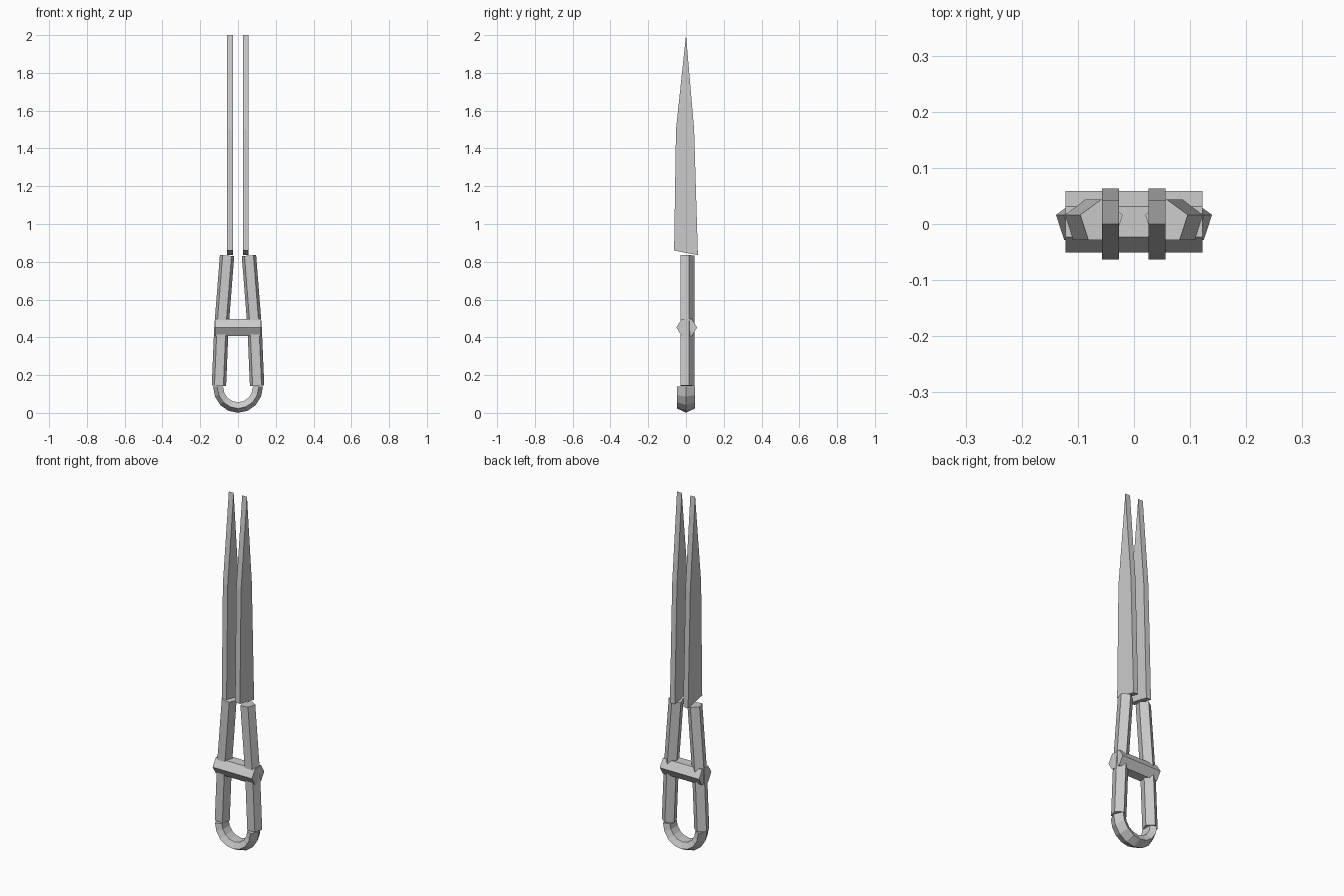
import bpy, math
from mathutils import Vector

if "Cube" in bpy.data.objects:
    bpy.data.objects.remove(bpy.data.objects["Cube"])


def make(name, verts, faces):
    me = bpy.data.meshes.new(name)
    me.from_pydata([tuple(v) for v in verts], [], faces)
    me.update()
    ob = bpy.data.objects.new(name, me)
    bpy.context.collection.objects.link(ob)
    # consistent outward normals
    import bmesh
    bm = bmesh.new()
    bm.from_mesh(me)
    bmesh.ops.recalc_face_normals(bm, faces=bm.faces)
    bm.to_mesh(me)
    bm.free()
    return ob


def loft(name, rings):
    """Skin a list of equal-length rings and cap both ends."""
    n = len(rings[0])
    verts = [v for r in rings for v in r]
    faces = [(i * n + j, i * n + (j + 1) % n, (i + 1) * n + (j + 1) % n, (i + 1) * n + j)
             for i in range(len(rings) - 1) for j in range(n)]
    faces += [tuple(range(n)), tuple(range((len(rings) - 1) * n, len(rings) * n))]
    return make(name, verts, faces)


def polygon(n, r, start=0.0):
    return [(r * math.cos(start + k * math.tau / n), r * math.sin(start + k * math.tau / n))
            for k in range(n)]


# twin blades: flat tapered plates
blade = [(-0.063, 0.86), (0.063, 0.835), (0.043, 1.5), (0, 2.0), (-0.053, 1.5)]
for side, x in (("left", -0.042), ("right", 0.041)):
    loft(side + "_blade", [[(x + d, y, z) for y, z in blade] for d in (-0.015, 0.015)])

# side bars: five-sided rods bent at the grip
path = [Vector((0.101, 0.004, 0.143)), Vector((0.088, 0.004, 0.45)), Vector((0.058, 0.004, 0.833))]
penta = polygon(5, 0.04, math.pi / 2)
for side, s in (("left", -1), ("right", 1)):
    rings = []
    for i, p in enumerate(path):
        d = (path[min(i + 1, 2)] - path[max(i - 1, 0)]).normalized()
        across = Vector((d.z, 0, -d.x))
        rings.append([p + across * a + Vector((0, b, 0)) for a, b in penta])
    loft(side + "_bar", [[(s * v.x, v.y, v.z) for v in r] for r in rings])

# hexagonal cross grip
loft("cross_grip", [[(x, 0.004 + a, 0.452 + b * 0.92) for a, b in polygon(6, 0.055)]
                    for x in (-0.122, 0.122)])

# rounded pommel: half ring with a ridged outer edge
section = [(0.132, 0), (0.11, 0.047), (0.079, 0.03), (0.079, -0.03), (0.11, -0.047)]
rings = []
for k in range(9):
    t = math.pi + k * math.pi / 8
    rings.append([(r * math.cos(t), y, 0.139 + 1.05 * r * math.sin(t)) for r, y in section])
loft("pommel_ring", rings)
